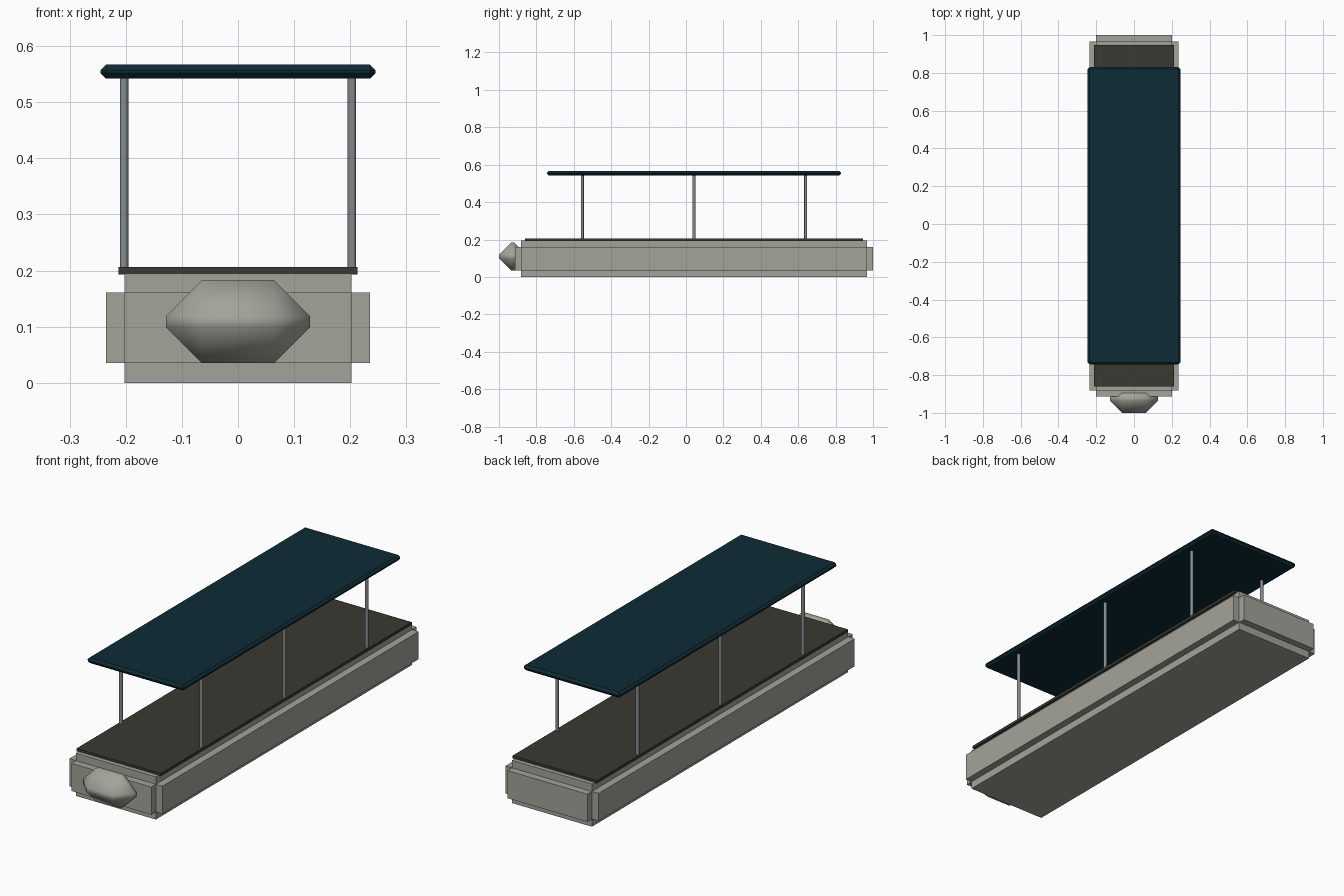
import bpy

if "Cube" in bpy.data.objects:
    bpy.data.objects.remove(bpy.data.objects["Cube"])


def material(name, rgb):
    m = bpy.data.materials.new(name)
    m.diffuse_color = (*rgb, 1.0)
    m.use_nodes = True
    m.node_tree.nodes["Principled BSDF"].inputs["Base Color"].default_value = m.diffuse_color
    return m


HULL = material("pale grey hull", (0.37, 0.37, 0.33))
DECK = material("dark brown deck", (0.042, 0.040, 0.032))
ROOF = material("deep teal canopy", (0.004, 0.025, 0.036))
STEEL = material("steel grey", (0.24, 0.265, 0.275))

MID = 0.043  # y centre of the hull, deck and canopy


def box(name, half_x, y0, y1, z0, z1, mat, chamfer=0.0, smooth=False):
    bpy.ops.mesh.primitive_cube_add(size=1, location=(0, (y0 + y1) / 2, (z0 + z1) / 2))
    ob = bpy.context.object
    ob.name = name
    ob.scale = (2 * half_x, y1 - y0, z1 - z0)
    bpy.ops.object.transform_apply(location=False, rotation=False, scale=True)
    ob.data.materials.append(mat)
    if chamfer:
        mod = ob.modifiers.new("chamfer", 'BEVEL')
        mod.width = chamfer
        mod.segments = 1
        mod.limit_method = 'NONE'
        bpy.ops.object.modifier_apply(modifier=mod.name)
    if smooth:
        bpy.ops.object.shade_smooth()
    return ob


# Hull: core block with raised side and end panels
box("hull_core", 0.202, -0.881, 0.967, 0.0, 0.195, HULL)
box("hull_side_panels", 0.235, -0.881, 0.967, 0.035, 0.161, HULL)
box("hull_end_panels", 0.202, -0.914, 1.0, 0.035, 0.161, HULL)

# Rounded bow fender
box("bow_fender", 0.128, -1.0, -0.852, 0.035, 0.183, HULL, 0.064, True)

# Deck
box("deck", 0.213, MID - 0.904, MID + 0.904, 0.193, 0.206, DECK)

# Canopy on three pairs of posts
box("canopy", 0.245, MID - 0.787, MID + 0.787, 0.542, 0.567, ROOF, 0.010)
for i, y in enumerate((MID - 0.597, MID, MID + 0.597)):
    for side, x in (("left", -0.203), ("right", 0.203)):
        bpy.ops.mesh.primitive_cylinder_add(vertices=10, radius=0.0078, depth=0.347,
                                            location=(x, y, 0.3735))
        post = bpy.context.object
        post.name = f"canopy_post_{side}_{i + 1}"
        post.data.materials.append(STEEL)
        bpy.ops.object.shade_smooth_by_angle(angle=0.7)
